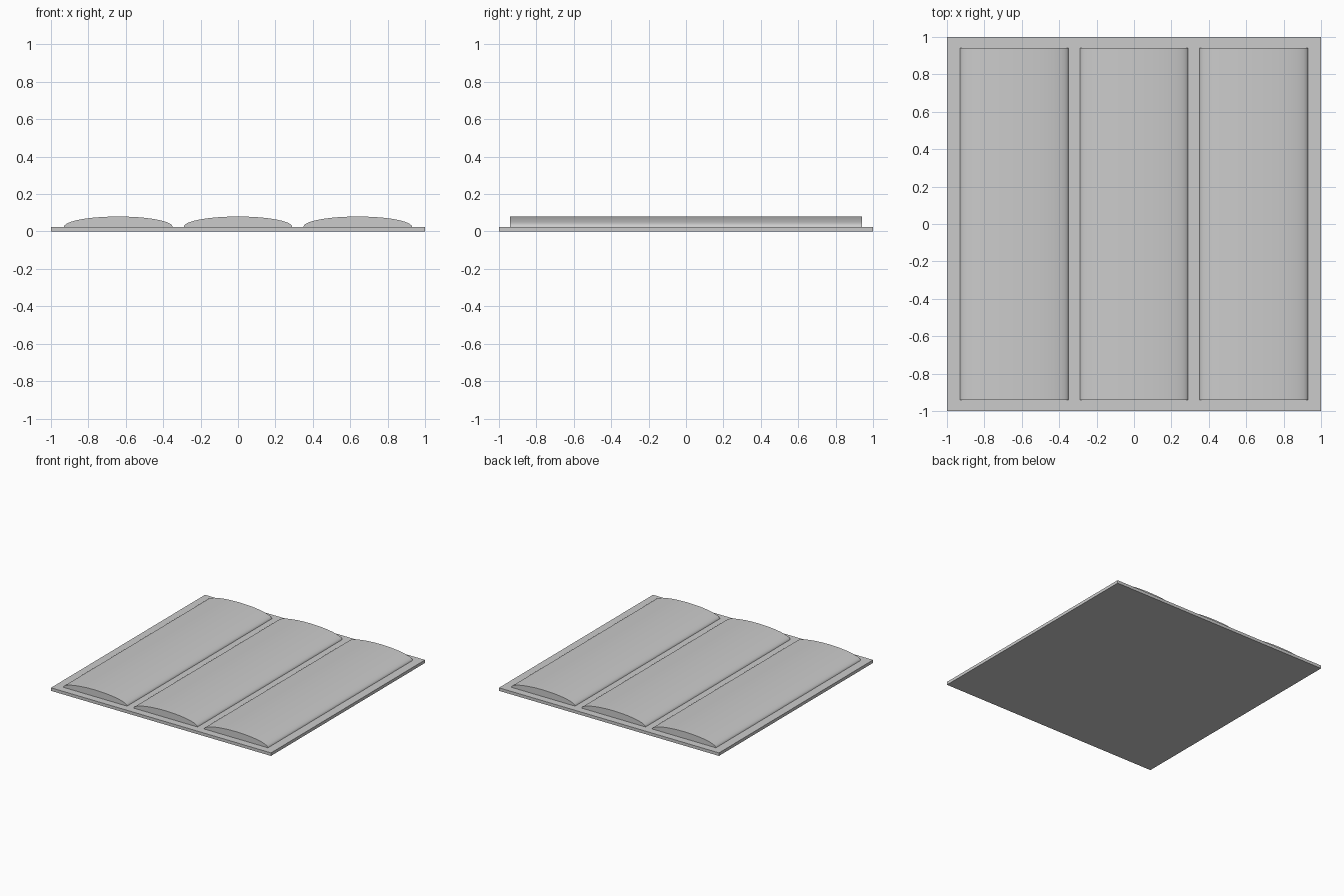
import bpy, bmesh
from math import pi, sin, cos, radians

if "Cube" in bpy.data.objects:
    bpy.data.objects.remove(bpy.data.objects["Cube"])

BASE_H = 0.025


def make_object(name, bm):
    bmesh.ops.recalc_face_normals(bm, faces=bm.faces[:])
    mesh = bpy.data.meshes.new(name)
    bm.to_mesh(mesh)
    bm.free()
    obj = bpy.data.objects.new(name, mesh)
    bpy.context.collection.objects.link(obj)
    return obj


def extrude_profile(name, points, y0, y1):
    """Extrude a closed x/z outline along y."""
    bm = bmesh.new()
    face = bm.faces.new([bm.verts.new((x, y0, z)) for x, z in points])
    ext = bmesh.ops.extrude_face_region(bm, geom=[face], use_keep_orig=True)
    verts = [v for v in ext["geom"] if isinstance(v, bmesh.types.BMVert)]
    bmesh.ops.translate(bm, verts=verts, vec=(0, y1 - y0, 0))
    return make_object(name, bm)


# Thin square backing plate
extrude_profile("base_plate", [(-1, 0), (1, 0), (1, BASE_H), (-1, BASE_H)], -1, 1)

# Three half-elliptical cushions lying lengthwise on the plate
SEGMENTS, HALF_W, RISE = 24, 0.29, 0.055
for i, cx in enumerate((-0.64, 0, 0.64)):
    arc = [(cx + HALF_W * cos(pi * k / SEGMENTS), BASE_H + RISE * sin(pi * k / SEGMENTS))
           for k in range(SEGMENTS + 1)]
    cushion = extrude_profile(f"cushion_{i + 1}", arc, -0.94, 0.94)
    bpy.ops.object.select_all(action='DESELECT')
    cushion.select_set(True)
    bpy.context.view_layer.objects.active = cushion
    bpy.ops.object.shade_smooth_by_angle(angle=radians(35))
